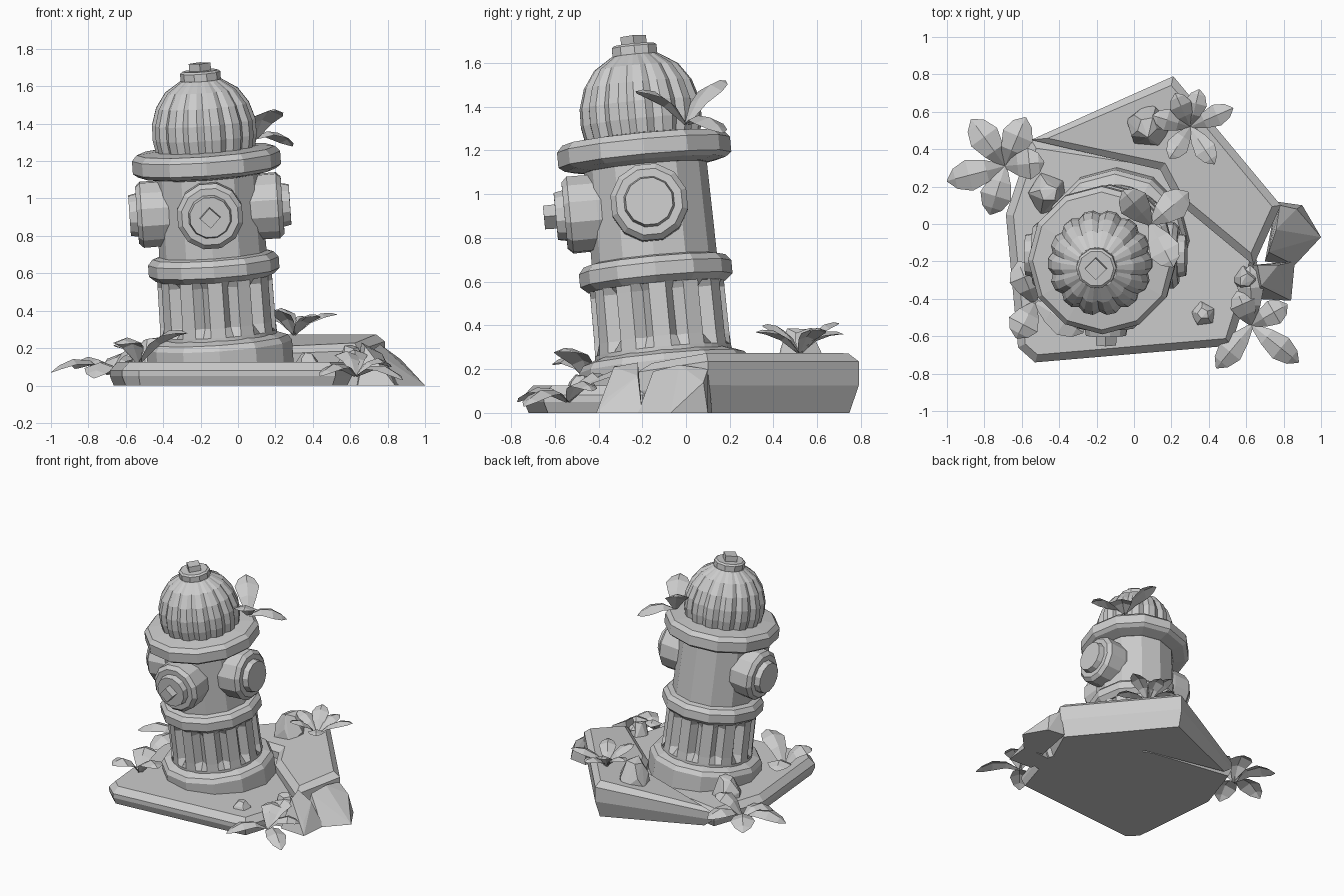
import bpy, bmesh, math, random
from mathutils import Vector, Matrix

if "Cube" in bpy.data.objects:
    bpy.data.objects.remove(bpy.data.objects["Cube"])

random.seed(4)


def finish(name, bm, matrix=Matrix()):
    bmesh.ops.recalc_face_normals(bm, faces=bm.faces)
    me = bpy.data.meshes.new(name)
    bm.to_mesh(me)
    bm.free()
    me.transform(matrix)
    ob = bpy.data.objects.new(name, me)
    bpy.context.collection.objects.link(ob)
    return ob


def loft(name, rings, matrix=Matrix()):
    """Skin a stack of equal-length point rings and cap both ends."""
    bm = bmesh.new()
    vs = [[bm.verts.new(p) for p in ring] for ring in rings]
    n = len(vs[0])
    for a, b in zip(vs, vs[1:]):
        for i in range(n):
            bm.faces.new((a[i], a[(i + 1) % n], b[(i + 1) % n], b[i]))
    bm.faces.new(vs[0])
    bm.faces.new(vs[-1])
    return finish(name, bm, matrix)


def circle(r, z, n, phase=0.0):
    return [(r * math.cos(2 * math.pi * (i + phase) / n),
             r * math.sin(2 * math.pi * (i + phase) / n), z) for i in range(n)]


def lathe(name, profile, n, matrix=Matrix(), phase=0.0):
    return loft(name, [circle(r, z, n, phase) for r, z in profile], matrix)


def grooved(name, profile, count, width, matrix):
    """Lathe with count V-grooves; profile holds (rim radius, groove radius, z)."""
    rings = []
    for rim, groove, z in profile:
        ring = []
        for k in range(count):
            c = 2 * math.pi * (k + .5) / count
            for off, r in ((-width, rim), (0, groove), (width, rim)):
                a = c + off * math.pi / count
                ring.append((r * math.cos(a), r * math.sin(a), z))
        rings.append(ring)
    return loft(name, rings, matrix)


# Leaning hydrant frame
lean = Vector((0, 0, 1)).rotation_difference(Vector((-0.07, -0.095, 1)))
H = Matrix.Translation((-0.085, -0.078, 0)) @ lean.to_matrix().to_4x4()
N = 12

lathe("base_plate", [(.39, .05), (.39, .22), (.37, .25), (.315, .27)], N, H)
grooved("fluted_barrel", [(.315, .315, .25), (.315, .315, .285), (.312, .265, .335),
                          (.31, .26, .55), (.31, .305, .59), (.31, .31, .62)], N, .52, H)
lathe("middle_band", [(.315, .58), (.35, .61), (.35, .67), (.325, .7), (.28, .71)], N, H)
lathe("upper_barrel", [(.288, .68), (.28, 1.2)], N, H)
lathe("flange", [(.29, 1.13), (.37, 1.145), (.397, 1.165), (.397, 1.235),
                 (.37, 1.265), (.27, 1.275)], N, H)
# Ribbed dome
dome = [(.265, 1.26), (.28, 1.34), (.278, 1.42), (.25, 1.51), (.195, 1.59), (.11, 1.645)]
grooved("ribbed_dome", [(r, r - .02 * min(1, (1.67 - z) / .12), z) for r, z in dome], 14, .6, H)
lathe("dome_neck", [(.1, 1.62), (.108, 1.64), (.108, 1.685), (.095, 1.695)], 10, H)
lathe("top_nut", [(.06, 1.68), (.058, 1.735)], 4, H)

# Outlets: left, right and front
for name, ang in (("right_outlet", 0), ("left_outlet", 180), ("front_outlet", -90)):
    M = (H @ Matrix.Translation((0, 0, .945)) @ Matrix.Rotation(math.radians(ang), 4, 'Z')
         @ Matrix.Rotation(math.pi / 2, 4, 'Y'))
    lathe(name, [(.165, .15), (.178, .24), (.18, .365), (.155, .39),
                 (.118, .39), (.11, .43)], 12, M, .5)
    if ang == -90:
        lathe("front_outlet_nut", [(.056, .42), (.054, .484)], 4, M)


# Cracked pavement slabs
def inset(outline, d):
    """Move a counter-clockwise outline inward by d, limiting sharp corners."""
    pts = [Vector(p) for p in outline]
    out = []
    for i, p in enumerate(pts):
        e, f = (p - pts[i - 1]).normalized(), (pts[(i + 1) % len(pts)] - p).normalized()
        n = Vector((-e.y - f.y, e.x + f.x)).normalized()
        out.append(p + n * d / max(.45, n.dot(Vector((-e.y, e.x)))))
    return out


def slab(name, outline, top, levels):
    loft(name, [[(p.x, p.y, h * top(p.x, p.y)) for p in inset(outline, d)] for d, h in levels])


slab("lower_slab", [(-.62, -.66), (-.53, -.74), (.52, -.65), (.66, -.2), (.45, .2),
                    (.1, .35), (-.55, .45), (-.685, .05)], lambda x, y: .125,
     [(.02, 0), (0, .4), (0, .65), (.04, 1)])
slab("raised_slab", [(-.55, .45), (.14, .29), (.23, .12), (.64, -.22), (.785, .1), (.21, .79)],
     lambda x, y: .156 + .187 * (.77 * x + .635 * y),
     [(.035, 0), (0, .45), (0, .84), (.04, 1)])


# Rocks: points wrapped in a convex hull
def hull(name, points, loc=(0, 0, 0)):
    bm = bmesh.new()
    for p in points:
        bm.verts.new(p)
    res = bmesh.ops.convex_hull(bm, input=bm.verts)
    inner = {g for g in res["geom_interior"] if isinstance(g, bmesh.types.BMVert)}
    bmesh.ops.delete(bm, geom=list(inner), context='VERTS')
    finish(name, bm, Matrix.Translation(loc))


def rock(name, loc, r, height, n=5):
    pts = []
    for s, z in ((1, 0), (.8, .5), (.4, 1)):
        for x, y, _ in circle(r * s, 0, n, random.random()):
            j = random.uniform(.85, 1.15)
            pts.append((x * j, y * j, height * (z - (random.uniform(0, .2) if z else 0))))
    hull(name, pts, loc)


rock("back_rock", (.07, .52, .2), .13, .19)
rock("left_rock", (-.46, .17, .1), .12, .16)
rock("small_rock", (.37, -.48, .11), .075, .07)
rock("corner_rock", (.6, -.3, 0), .1, .22)

# Two pointed rocks at the right edge
hull("edge_rock_back", [(.7, -.2, 0), (.86, -.22, 0), (1, -.07, 0), (.9, .1, 0), (.76, .12, 0),
                        (.78, .1, .2), (.76, -.03, .22), (.87, .08, .14), (.72, -.15, .19)])
hull("edge_rock_front", [(.62, -.22, 0), (.64, -.4, 0), (.84, -.41, 0), (.86, -.2, 0),
                         (.66, -.22, .23), (.68, -.33, .21), (.77, -.22, .17), (.8, -.36, .07)])


# Plants: each leaf is an arched, creased blade
def plant(name, root, tips, width, arch):
    bm = bmesh.new()
    root = Vector(root)
    for tip in tips:
        d = Vector(tip) - root
        side = Vector((-d.y, d.x, 0)).normalized()
        rows = []
        for t, w in ((0, .15), (.32, .7), (.62, 1), (.86, .65), (1, .05)):
            c = root + d * t + Vector((0, 0, arch * 4 * t * (1 - t)))
            drop = Vector((0, 0, -.35 * width * w))
            rows.append([bm.verts.new(c + side * width * w + drop), bm.verts.new(c),
                         bm.verts.new(c - side * width * w + drop)])
        for a, b in zip(rows, rows[1:]):
            for i in (0, 1):
                bm.faces.new((a[i], a[i + 1], b[i + 1], b[i]))
    finish(name, bm)


plant("left_plant", (-.69, .31, .06),
      [(-.58, .57, .12), (-.87, .56, .09), (-1, .23, .07), (-.77, .05, .04), (-.48, .33, .19)],
      .085, .08)
plant("back_plant", (.3, .52, .27),
      [(.35, .72, .36), (.53, .62, .38), (.43, .32, .37), (.19, .35, .4), (.1, .58, .38),
       (.22, .7, .41)], .06, .05)
plant("front_right_plant", (.63, -.54, .05),
      [(.44, -.77, .05), (.88, -.74, .03), (.82, -.43, .1), (.62, -.22, .17), (.55, -.36, .16)],
      .07, .07)
plant("flange_plant", (.09, 0, 1.32),
      [(.21, -.23, 1.47), (-.06, .18, 1.52), (.29, .17, 1.28)], .085, .06)
plant("front_left_plant", (-.53, -.42, .12),
      [(-.27, -.58, .28), (-.63, -.61, .22), (-.62, -.2, .2)], .085, .08)
